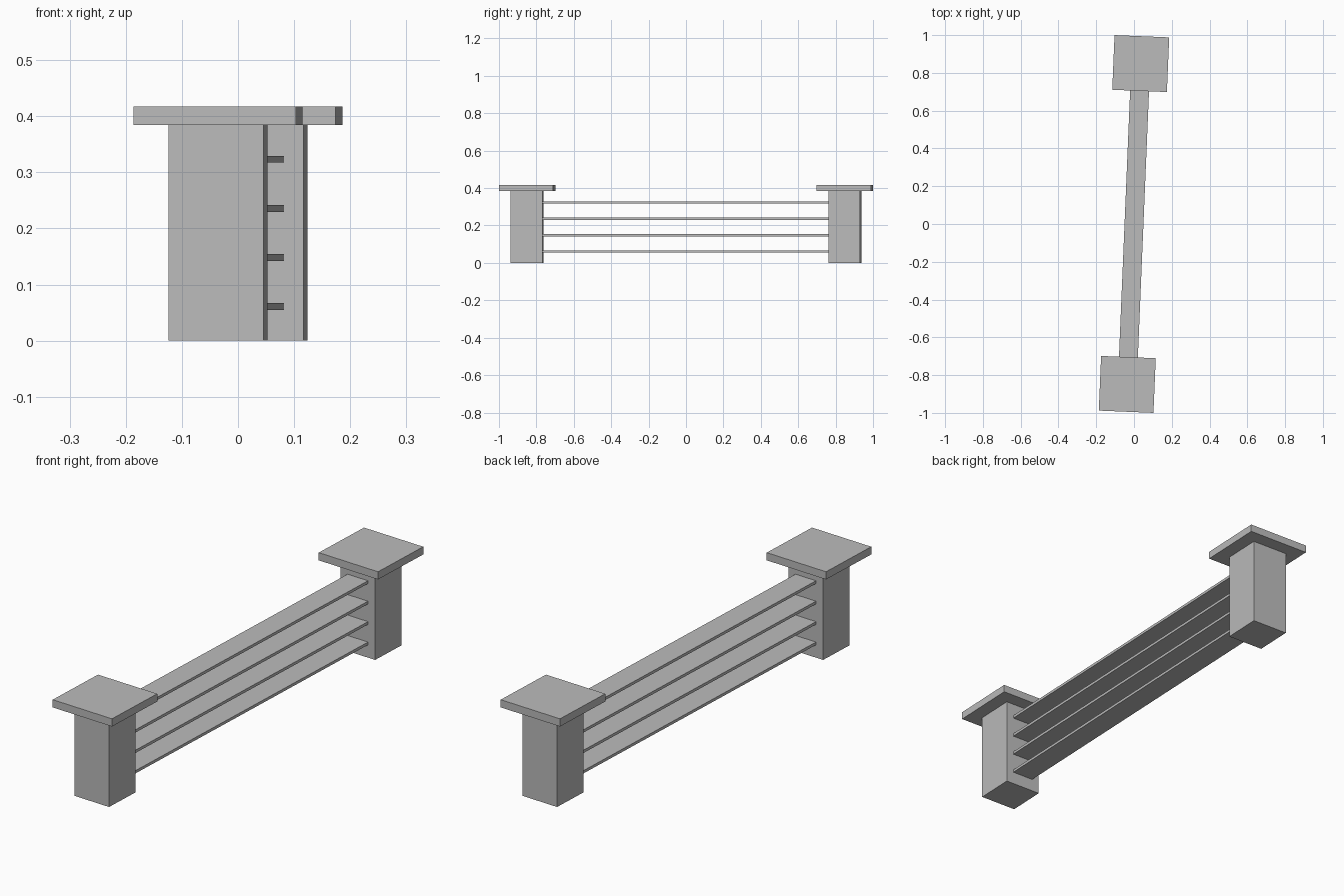
import bpy
import math
from mathutils import Matrix

if "Cube" in bpy.data.objects:
    bpy.data.objects.remove(bpy.data.objects["Cube"])

TURN = Matrix.Rotation(math.radians(-2.4), 4, 'Z')  # whole fence is slightly turned

grey = bpy.data.materials.new("stone_grey")
grey.diffuse_color = (0.5, 0.5, 0.5, 1)
grey.use_nodes = True
grey.node_tree.nodes["Principled BSDF"].inputs["Base Color"].default_value = grey.diffuse_color


def box(name, y, z0, z1, width, length):
    """Box centred on the fence line, from height z0 to z1."""
    bpy.ops.mesh.primitive_cube_add(size=1)
    ob = bpy.context.object
    ob.name = name
    ob.data.transform(TURN @ Matrix.Translation((0, y, (z0 + z1) / 2))
                      @ Matrix.Diagonal((width, length, z1 - z0, 1)))
    ob.data.materials.append(grey)
    return ob


POST_Y, POST_W, POST_H = 0.85, 0.169, 0.384

# Square end posts with overhanging flat caps
for side, label in ((-1, "front"), (1, "back")):
    box(label + "_post", side * POST_Y, 0, POST_H, POST_W, POST_W)
    box(label + "_cap", side * POST_Y, POST_H, 0.417, 0.2895, 0.2895)

# Four flat slats spanning between the posts
for i in range(4):
    z = 0.0608 + i * 0.0875
    box(f"slat_{i + 1}", 0, z - 0.006, z + 0.006, 0.1, 2 * POST_Y - POST_W)
